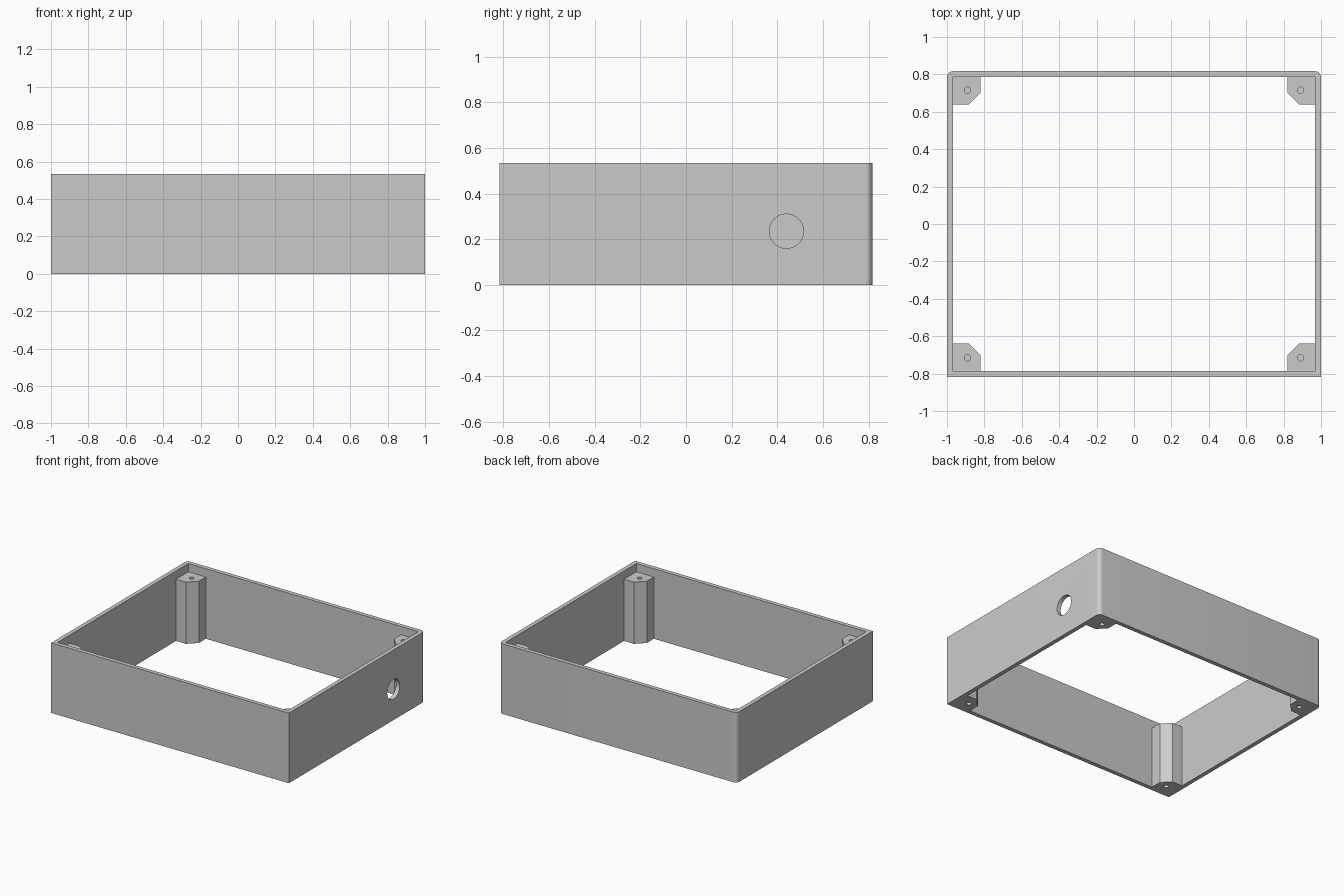
import bpy
import bmesh
from math import radians, sin, cos, pi
from mathutils import Matrix

cube = bpy.data.objects.get("Cube")
if cube:
    bpy.data.objects.remove(cube, do_unlink=True)

# Overall sizes
HX, HY, HEIGHT = 1.0, 0.817, 0.533
WALL, CORNER = 0.032, 0.032
IX, IY = HX - WALL, HY - WALL
POST, CHAMFER, POST_TOP = 0.147, 0.063, 0.47

grey = bpy.data.materials.new("plain grey")
grey.use_nodes = True
grey.diffuse_color = (0.6, 0.6, 0.6, 1)
grey.node_tree.nodes["Principled BSDF"].inputs["Base Color"].default_value = (0.6, 0.6, 0.6, 1)


def add_object(name, bm):
    bmesh.ops.recalc_face_normals(bm, faces=bm.faces)
    mesh = bpy.data.meshes.new(name)
    bm.to_mesh(mesh)
    bm.free()
    mesh.materials.append(grey)
    obj = bpy.data.objects.new(name, mesh)
    bpy.context.collection.objects.link(obj)
    return obj


def prism(name, outline, z0, z1):
    bm = bmesh.new()
    face = bm.faces.new([bm.verts.new((x, y, z0)) for x, y in outline])
    top = bmesh.ops.extrude_face_region(bm, geom=[face])["geom"]
    verts = [v for v in top if isinstance(v, bmesh.types.BMVert)]
    bmesh.ops.translate(bm, verts=verts, vec=(0, 0, z1 - z0))
    return add_object(name, bm)


def cylinder(name, radius, depth, centre, sides=32, axis="Z"):
    bm = bmesh.new()
    turn = Matrix.Rotation(pi / 2, 4, "Y") if axis == "X" else Matrix()
    bmesh.ops.create_cone(bm, cap_ends=True, segments=sides, radius1=radius, radius2=radius,
                          depth=depth, matrix=Matrix.Translation(centre) @ turn)
    return add_object(name, bm)


def cut(obj, cutter):
    mod = obj.modifiers.new("cut", "BOOLEAN")
    mod.operation, mod.solver, mod.object = "DIFFERENCE", "EXACT", cutter
    bpy.context.view_layer.objects.active = obj
    bpy.ops.object.modifier_apply(modifier=mod.name)
    bpy.data.objects.remove(cutter, do_unlink=True)


def smooth(obj):
    bpy.ops.object.select_all(action="DESELECT")
    obj.select_set(True)
    bpy.context.view_layer.objects.active = obj
    bpy.ops.object.shade_smooth_by_angle(angle=radians(30))


# Open wall frame: square front corners, rounded back corners
right_arc = [(HX - CORNER + CORNER * cos(a), HY - CORNER + CORNER * sin(a))
             for a in (i * pi / 16 for i in range(9))]
left_arc = [(-x, y) for x, y in reversed(right_arc)]
frame = prism("wall_frame", [(-HX, -HY), (HX, -HY)] + right_arc + left_arc, 0, HEIGHT)
cut(frame, prism("inside_cutter", [(-IX, -IY), (IX, -IY), (IX, IY), (-IX, IY)], -0.1, HEIGHT + 0.1))

# Round cable hole in the +x wall
cut(frame, cylinder("cable_hole_cutter", 0.075, 0.2, (HX, 0.44, 0.235), 48, "X"))
smooth(frame)

# Chamfered corner posts with blind screw holes at both ends
for sx, side in ((1, "left"), (-1, "right")):
    for sy, end in ((1, "back"), (-1, "front")):
        outline = [(IX, IY), (IX - POST, IY), (IX - POST, IY - POST + CHAMFER),
                   (IX - POST + CHAMFER, IY - POST), (IX, IY - POST)]
        post = prism(f"{end}_{side}_post", [(sx * x, sy * y) for x, y in outline], 0, POST_TOP)
        for z in (0, POST_TOP):
            cut(post, cylinder("screw_hole_cutter", 0.017, 0.24, (sx * 0.89, sy * 0.715, z), 24))
        smooth(post)
